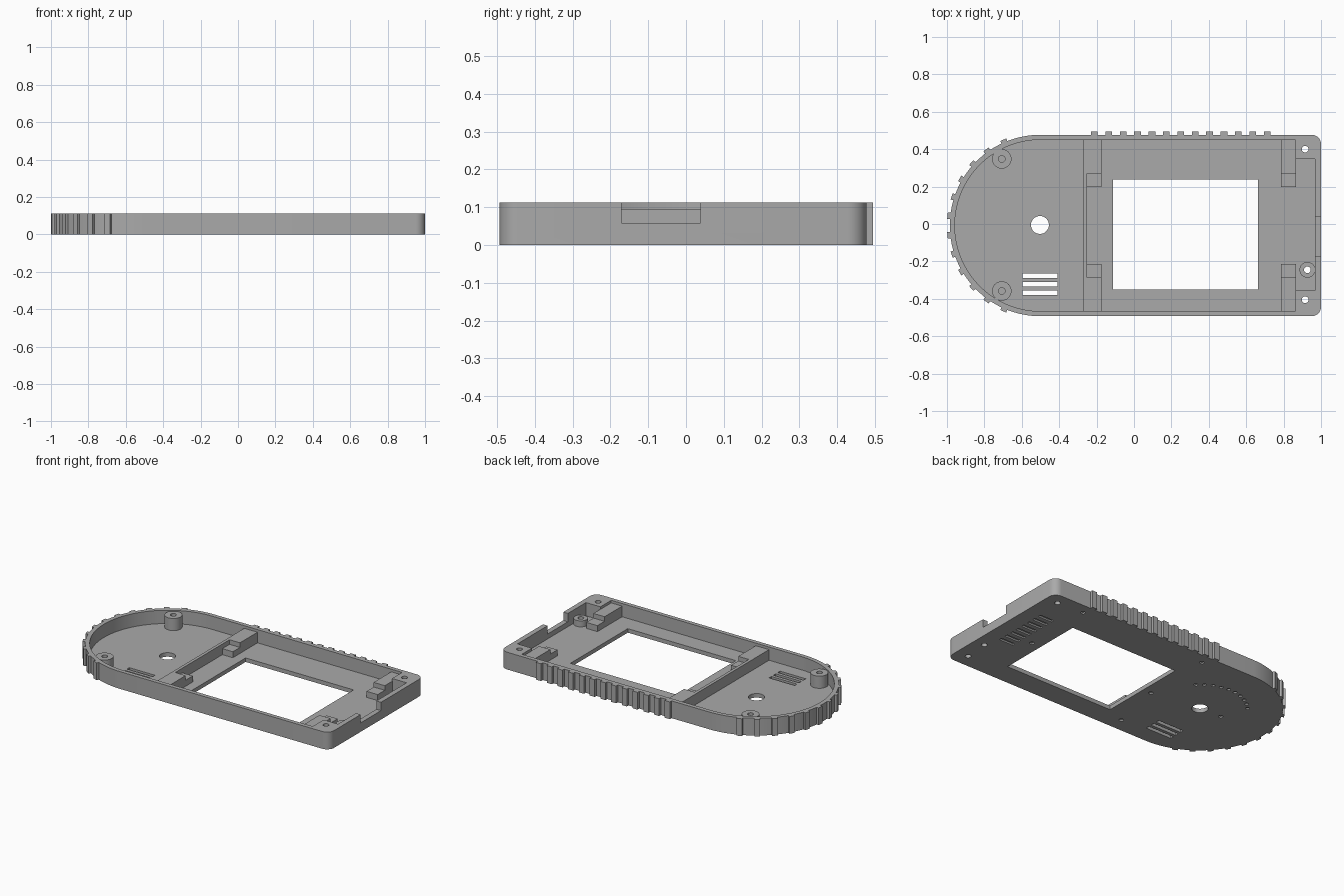
import bpy
import bmesh
from math import sin, cos, radians, pi

if "Cube" in bpy.data.objects:
    bpy.data.objects.remove(bpy.data.objects["Cube"], do_unlink=True)

HEIGHT, FLOOR = 0.112, 0.026
CX, CY = -0.5, -0.008          # centre of the rounded end
OUTER_R, INNER_R = 0.485, 0.458

grey = bpy.data.materials.new("plain grey plastic")
grey.use_nodes = True
colour = (0.4, 0.4, 0.4, 1)
grey.diffuse_color = colour
grey.node_tree.nodes["Principled BSDF"].inputs["Base Color"].default_value = colour


# Outline helpers, all counter-clockwise
def arc(x, y, r, a0, a1, n):
    return [(x + r * cos(radians(a0 + (a1 - a0) * i / n)),
             y + r * sin(radians(a0 + (a1 - a0) * i / n))) for i in range(n + 1)]


def circle(x, y, r, n=32):
    return arc(x, y, r, 0, 360, n)[:-1]


def rect(x0, x1, y0, y1):
    return [(x0, y0), (x1, y0), (x1, y1), (x0, y1)]


def make(name, prisms):
    """One object out of (outline, bottom, top) prisms."""
    bm = bmesh.new()
    for outline, z0, z1 in prisms:
        face = bm.faces.new([bm.verts.new((x, y, z0)) for x, y in outline])
        top = bmesh.ops.extrude_face_region(bm, geom=[face])["geom"]
        verts = [g for g in top if isinstance(g, bmesh.types.BMVert)]
        bmesh.ops.translate(bm, verts=verts, vec=(0, 0, z1 - z0))
    bmesh.ops.recalc_face_normals(bm, faces=bm.faces)
    mesh = bpy.data.meshes.new(name)
    bm.to_mesh(mesh)
    bm.free()
    mesh.materials.append(grey)
    ob = bpy.data.objects.new(name, mesh)
    bpy.context.collection.objects.link(ob)
    return ob


def activate(ob):
    bpy.ops.object.select_all(action="DESELECT")
    ob.select_set(True)
    bpy.context.view_layer.objects.active = ob


def cut(target, prisms):
    """Subtract separate prisms from the target."""
    cutter = make("cutter", prisms)
    cutter.hide_render = True
    mod = target.modifiers.new("cut", "BOOLEAN")
    mod.operation, mod.solver, mod.object = "DIFFERENCE", "EXACT", cutter
    activate(target)
    bpy.ops.object.modifier_apply(modifier=mod.name)
    bpy.data.objects.remove(cutter, do_unlink=True)


# Tray: round at one end, small corner radii at the other
bottom_y, top_y, corner = CY - OUTER_R, CY + OUTER_R, 0.05
body = (arc(CX, CY, OUTER_R, 90, 270, 64)
        + arc(1 - corner, bottom_y + corner, corner, -90, 0, 8)
        + arc(1 - corner, top_y - corner, corner, 0, 90, 8))
tray = make("case_tray", [(body, 0, HEIGHT)])

# Cavity, leaving two solid corner blocks at the square end
cavity = arc(CX, CY, INNER_R, 90, 270, 64) + [
    (0.863, CY - INNER_R), (0.863, -0.355), (0.967, -0.355),
    (0.967, 0.347), (0.863, 0.347), (0.863, CY + INNER_R)]
cut(tray, [(cavity, FLOOR, 0.2)])

# Screen window, dial hole, vent slots and end-wall notch
openings = [(rect(-0.112, 0.663, -0.35, 0.238), -0.1, 0.1),
            (circle(-0.503, -0.005, 0.048), -0.1, 0.1),
            (rect(0.95, 1.1, -0.17, 0.038), 0.058, 0.2),
            (circle(0.927, -0.245, 0.018, 16), -0.1, 0.1)]
openings += [(rect(-0.595, -0.41, y - 0.012, y + 0.012), -0.1, 0.1)
             for y in (-0.277, -0.322, -0.367)]
openings += [(circle(0.915, y, 0.018, 16), -0.1, 0.2) for y in (0.4, -0.405)]
cut(tray, openings)

# Shallow marks on the underside: grille, dial dots and small pits
marks = [(rect(0.8, 0.9, y - 0.01, y + 0.01), -0.1, 0.01)
         for y in [-0.13 + 0.05 * i for i in range(8)]]
marks += [(circle(x, y, 0.012, 12), -0.1, 0.01)
          for x, y in arc(-0.503, -0.005, 0.275, 45, 140, 9)]
marks += [(circle(x, y, 0.014, 12), -0.1, 0.01)
          for x, y in [(0.73, 0.41), (0.73, -0.05), (-0.17, 0.41),
                       (-0.24, -0.4), (-0.17, -0.05), (-0.655, 0)]]
cut(tray, marks)

# Grip ridges along the straight side and round the end
ridges = [(rect(x - 0.018, x + 0.018, top_y - 0.01, 0.495), 0, HEIGHT)
          for x in [-0.212 + 0.077 * i for i in range(13)]]
for i in range(12):
    a = pi + radians(12.1) * (i - 5.5)
    box = rect(OUTER_R - 0.01, OUTER_R + 0.015, -0.017, 0.017)
    ridges.append(([(CX + x * cos(a) - y * sin(a), CY + x * sin(a) + y * cos(a))
                    for x, y in box], 0, HEIGHT))
make("grip_ridges", ridges)

# Partition wall
SUNK = FLOOR - 0.01
make("partition_wall", [(rect(-0.27, -0.25, CY - INNER_R - 0.01, CY + INNER_R + 0.01),
                         SUNK, 0.095)])

# Four stepped screen supports, mirrored about the long axis
for name, x0, x1 in (("inner", -0.251, -0.175), ("end", 0.785, 0.865)):
    for side, s in (("back", 1), ("front", -1)):
        y_tip, y_step, y_wall = [CY + s * d for d in (0.205, 0.278, INNER_R + 0.01)]
        make(f"{name}_{side}_support",
             [(rect(x0, x1, *sorted((y_step, y_wall))), SUNK, 0.095),
              (rect(x0, x1, *sorted((y_tip, y_step))), SUNK, 0.065)])

# Screw posts with bored centres
for name, x, y, r, top, bore in (("back_screw_post", -0.707, 0.348, 0.052, 0.105, 0.035),
                                 ("front_screw_post", -0.707, -0.358, 0.052, 0.105, 0.035),
                                 ("end_screw_post", 0.927, -0.245, 0.042, 0.065, 0)):
    post = make(name, [(circle(x, y, r), SUNK, top)])
    cut(post, [(circle(x, y, 0.018, 16), bore, 0.2)])
    activate(post)
    bpy.ops.object.shade_smooth_by_angle(angle=radians(30))

activate(tray)
bpy.ops.object.shade_smooth_by_angle(angle=radians(30))
